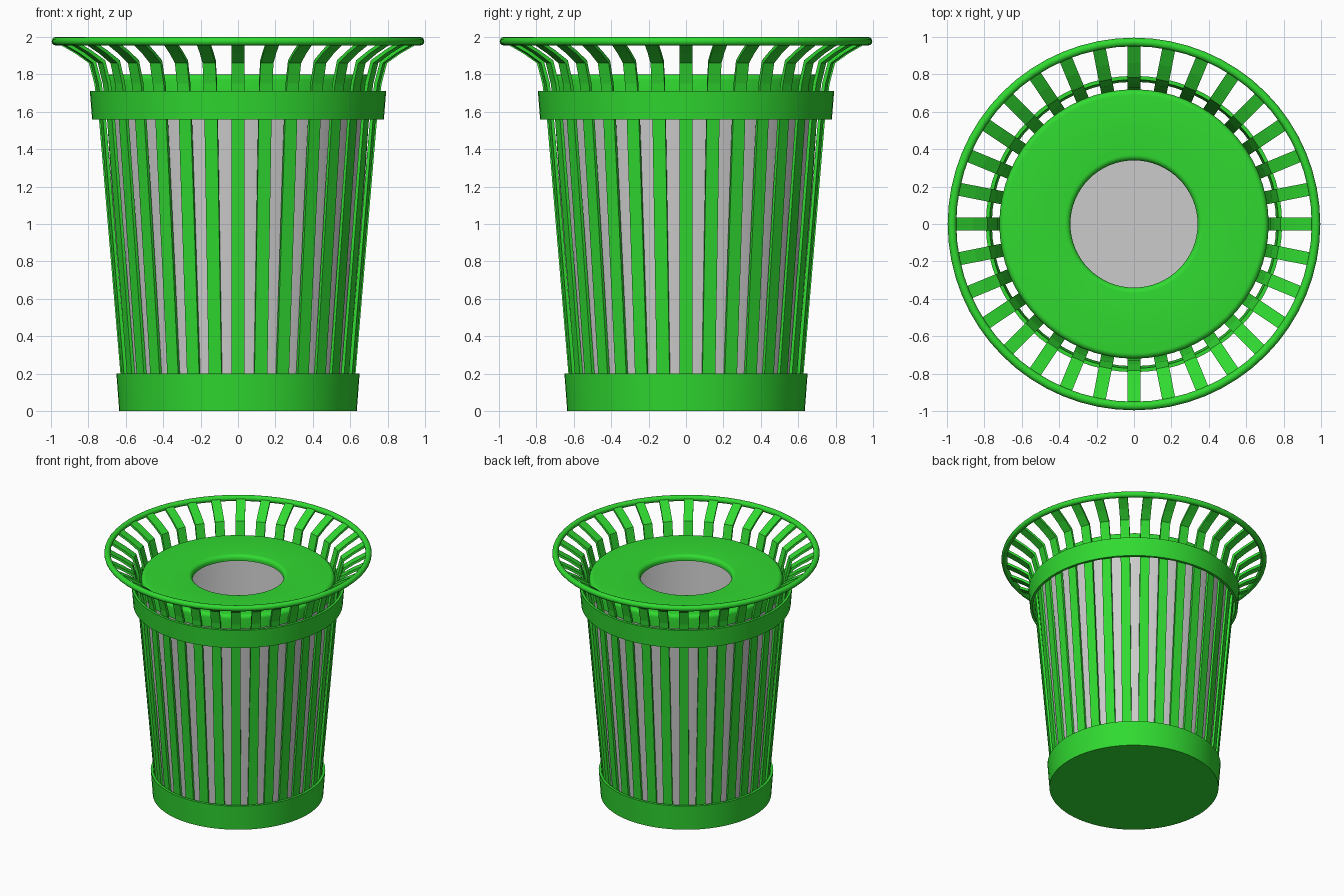
import bpy, bmesh
from math import sin, cos, pi

if "Cube" in bpy.data.objects:
    bpy.data.objects.remove(bpy.data.objects["Cube"])

green = bpy.data.materials.new("green_paint")
green.diffuse_color = (0.03, 0.7, 0.03, 1)
green.use_nodes = True
green.node_tree.nodes["Principled BSDF"].inputs["Base Color"].default_value = green.diffuse_color
SLATS = 32


def finish(name, bm, mat=None, smooth=None):
    bmesh.ops.remove_doubles(bm, verts=bm.verts, dist=1e-5)
    bmesh.ops.recalc_face_normals(bm, faces=bm.faces)
    me = bpy.data.meshes.new(name)
    bm.to_mesh(me)
    bm.free()
    ob = bpy.data.objects.new(name, me)
    bpy.context.collection.objects.link(ob)
    if mat:
        me.materials.append(mat)
    if smooth:
        bpy.context.view_layer.objects.active = ob
        ob.select_set(True)
        bpy.ops.object.shade_smooth_by_angle(angle=smooth)
        ob.select_set(False)
    return ob


def lathe(name, profile, sides, mat=None, closed=True, smooth=None):
    """Revolve (radius, z) points round the z axis."""
    bm = bmesh.new()
    rings = [[bm.verts.new((r * cos(2 * pi * i / sides), r * sin(2 * pi * i / sides), z))
              for i in range(sides)] for r, z in profile]
    pairs = list(zip(rings, rings[1:]))
    if closed:
        pairs.append((rings[-1], rings[0]))
    for a, b in pairs:
        for i in range(sides):
            j = (i + 1) % sides
            bm.faces.new((a[i], a[j], b[j], b[i]))
    bmesh.ops.remove_doubles(bm, verts=bm.verts, dist=1e-5)
    return finish(name, bm, mat, smooth)


def arc(cr, cz, rad, a0, a1, n=6):
    return [(cr + rad * cos(a0 + (a1 - a0) * i / n), cz + rad * sin(a0 + (a1 - a0) * i / n))
            for i in range(n + 1)]


# Base band with closed bottom
lathe("base_band", [(1e-6, 0), (0.635, 0), (0.65, 0.2), (0.63, 0.2), (0.617, 0.03), (1e-6, 0.03)],
      64, green, closed=False, smooth=0.5)

# Upper band around the slats
lathe("upper_band", [(0.78, 1.56), (0.792, 1.71), (0.772, 1.71), (0.76, 1.56)],
      64, green, smooth=0.5)

# Grey inner liner, open at the top
lathe("liner", [(1e-6, 0.04), (0.60, 0.04), (0.71, 1.72), (0.695, 1.72), (0.587, 0.06), (1e-6, 0.06)],
      64, closed=False, smooth=0.5)

# Lid with rounded edges and a round opening
lid = arc(0.37, 1.77, 0.03, pi, pi / 2) + arc(0.69, 1.77, 0.03, pi / 2, 0)
lid += [(0.72, 1.69), (0.70, 1.69), (0.70, 1.755), (0.34, 1.755)]
lathe("lid", lid, 64, green, smooth=0.6)

# Rim tube
lathe("rim", arc(0.973, 1.977, 0.023, 0, 2 * pi * 11 / 12, 11), 64, green, smooth=0.8)

# Flared slats
outer = [(0.617, 0.06), (0.745, 1.58), (0.768, 1.75), (0.797, 1.86), (0.87, 1.912), (0.965, 1.966)]
inner = [(0.60, 0.06), (0.728, 1.58), (0.75, 1.755), (0.783, 1.875), (0.862, 1.928), (0.96, 1.984)]
bm = bmesh.new()
for k in range(SLATS):
    a = 2 * pi * k / SLATS
    ca, sa = cos(a), sin(a)

    def vert(p, w):
        return bm.verts.new((p[0] * ca - w * sa, p[0] * sa + w * ca, p[1]))

    loops = [[vert(o, -0.035), vert(o, 0.035), vert(n, 0.035), vert(n, -0.035)]
             for o, n in zip(outer, inner)]
    for p, q in zip(loops, loops[1:]):
        for i in range(4):
            j = (i + 1) % 4
            bm.faces.new((p[i], p[j], q[j], q[i]))
    bm.faces.new(loops[0])
    bm.faces.new(loops[-1])
finish("slats", bm, green)
